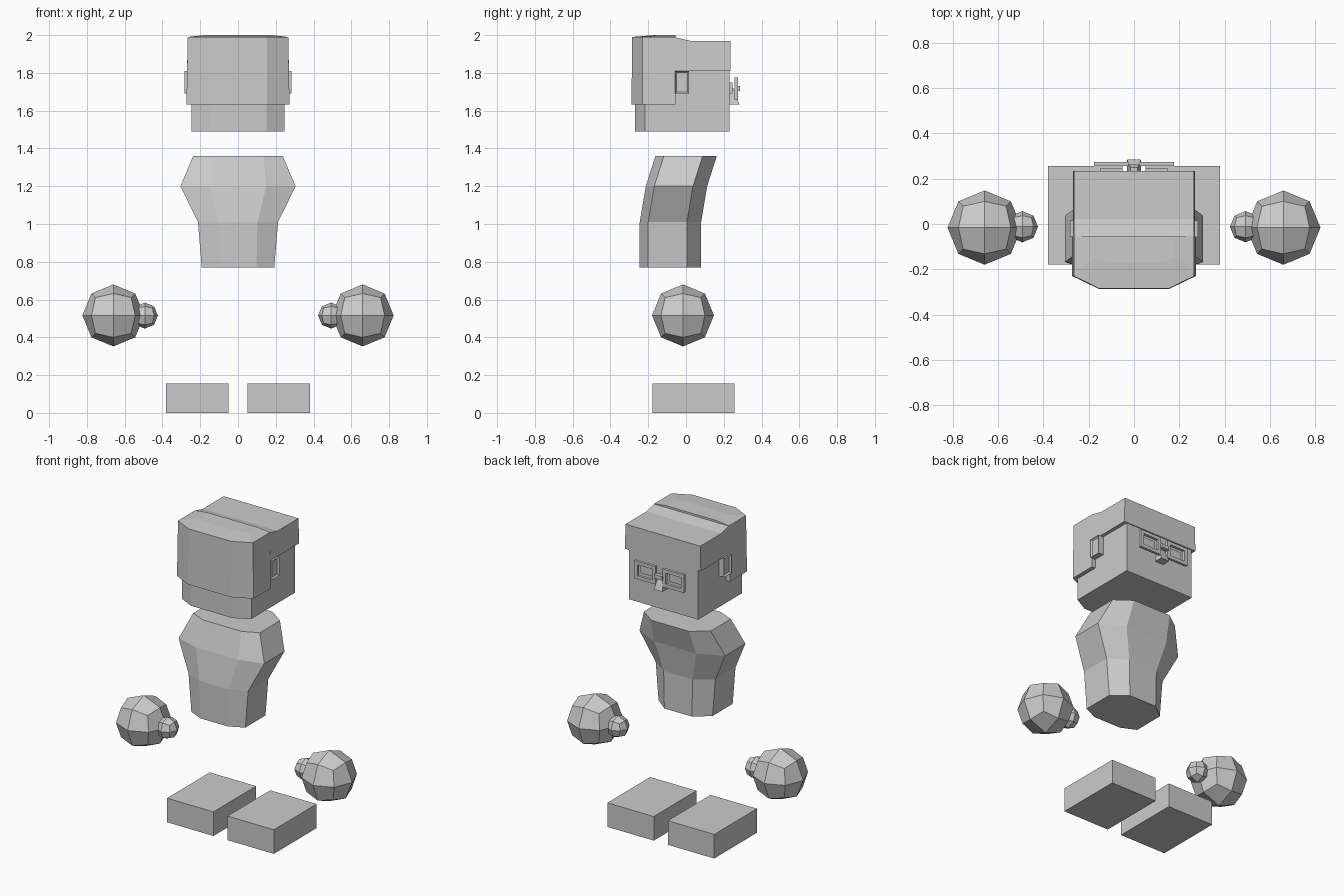
import bpy, bmesh, math
from mathutils import Vector, Matrix

cube = bpy.data.objects.get("Cube")
if cube:
    bpy.data.objects.remove(cube, do_unlink=True)

GREY = (0.6, 0.6, 0.6, 1.0)
mat = bpy.data.materials.new("plain grey")
mat.use_nodes = True
mat.diffuse_color = GREY
bsdf = next(n for n in mat.node_tree.nodes if n.type == 'BSDF_PRINCIPLED')
bsdf.inputs["Base Color"].default_value = GREY


def finish(name, bm):
    """Turn a bmesh into a flat-shaded grey object."""
    bmesh.ops.recalc_face_normals(bm, faces=bm.faces)
    mesh = bpy.data.meshes.new(name)
    bm.to_mesh(mesh)
    bm.free()
    mesh.materials.append(mat)
    obj = bpy.data.objects.new(name, mesh)
    bpy.context.collection.objects.link(obj)
    return obj


def box_bm(x, y, z):
    bm = bmesh.new()
    bmesh.ops.create_cube(bm, size=1)
    for v in bm.verts:
        v.co = Vector([(a + b) / 2 + c * (b - a) for (a, b), c in zip((x, y, z), v.co)])
    return bm


def box(name, x, y, z):
    return finish(name, box_bm(x, y, z))


def loft(name, rings):
    """Join equal-sized rings of points with quads and cap both ends."""
    bm = bmesh.new()
    rows = [[bm.verts.new(p) for p in ring] for ring in rings]
    n = len(rows[0])
    for a, b in zip(rows, rows[1:]):
        for i in range(n):
            j = (i + 1) % n
            bm.faces.new((a[i], a[j], b[j], b[i]))
    bm.faces.new(rows[0])
    bm.faces.new(rows[-1])
    return finish(name, bm)


def mirrored(half, z):
    """Ring from right-half (x, y) points, mirrored in x."""
    return [(x, y, z) for x, y in half] + [(-x, y, z) for x, y in reversed(half)]


def ball(name, centre, radius):
    """Cube divided once and rounded to a 24-face ball."""
    bm = bmesh.new()
    bmesh.ops.create_cube(bm, size=2)
    bmesh.ops.subdivide_edges(bm, edges=bm.edges[:], cuts=1, use_grid_fill=True)
    for v in bm.verts:
        v.co = Vector(centre) + v.co.normalized() * radius
    return finish(name, bm)


def spectacle_ring(name, x, y, z, width):
    """Rectangular ring in the xz plane with depth along y."""
    bm = bmesh.new()
    outer = [(x[0], z[0]), (x[1], z[0]), (x[1], z[1]), (x[0], z[1])]
    inner = [(x[0] + width, z[0] + width), (x[1] - width, z[0] + width),
             (x[1] - width, z[1] - width), (x[0] + width, z[1] - width)]
    loops = [[bm.verts.new((px, py, pz)) for px, pz in pts]
             for pts, py in ((outer, y[0]), (outer, y[1]), (inner, y[1]), (inner, y[0]))]
    for k in range(4):
        a, b = loops[k], loops[(k + 1) % 4]
        for i in range(4):
            j = (i + 1) % 4
            bm.faces.new((a[i], a[j], b[j], b[i]))
    return finish(name, bm)


def ear(name, side):
    """Block whose outer face has a sunken panel."""
    xs = sorted((side * 0.24, side * 0.283))
    bm = box_bm(xs, (-0.057, 0.016), (1.69, 1.81))
    bm.normal_update()
    outer = max(bm.faces, key=lambda f: f.calc_center_median().x * side)
    bmesh.ops.inset_region(bm, faces=[outer], thickness=0.011, depth=0)
    for v in outer.verts:
        v.co.x -= side * 0.01
    return finish(name, bm)


# Torso: eight-sided sections that lean toward the back as they rise
sections = [(0.77, 0.192, 0.098, 0.0), (1.01, 0.212, 0.103, 0.0),
            (1.20, 0.305, 0.15, 0.032), (1.36, 0.237, 0.135, 0.083)]
loft("torso", [mirrored([(inner, -0.245 + dy), (wide, -0.2 + dy),
                         (wide, 0.005 + dy), (inner, 0.08 + dy)], z)
               for z, wide, inner, dy in sections])

# Head
face_half = [(0.15, -0.27), (0.247, -0.218), (0.247, 0.229)]
loft("head", [mirrored(face_half, 1.49), mirrored(face_half, 1.9)])

# Hair: tall chamfered block with a slight crown
loft("hair_front", [
    mirrored([(0.153, -0.288), (0.273, -0.23), (0.273, -0.056)], 1.632),
    mirrored([(0.153, -0.286), (0.266, -0.23), (0.266, -0.056)], 1.99),
    mirrored([(0.12, -0.17), (0.18, -0.15), (0.18, -0.056)], 2.0)])

# Hair: shorter block with a sloping step on top
profile = [(-0.056, 1.81), (0.235, 1.81), (0.235, 1.97), (0.022, 1.97), (-0.056, 1.988)]
loft("hair_back", [[(s * (0.27 if z < 1.9 else 0.266), y, z) for y, z in profile]
                   for s in (-1, 1)])

# Parts that come in pairs
for label, s in (("left", 1), ("right", -1)):
    def span(a, b):
        return sorted((s * a, s * b))
    ear(label + "_ear", s)
    box(label + "_eye", span(0.05, 0.15), (0.22, 0.246), (1.69, 1.75))
    spectacle_ring(label + "_spectacle_frame", span(0.025, 0.177), (0.257, 0.274),
                   (1.66, 1.775), 0.022)
    ball(label + "_hand", (s * 0.66, -0.016, 0.516), 0.164)
    ball(label + "_thumb", (s * 0.493, -0.012, 0.515), 0.069)
    box(label + "_foot", span(0.05, 0.38), (-0.178, 0.256), (0, 0.155))

# Nose and spectacle bridge
loft("nose", [mirrored([(0.03, 0.22), (0.03, 0.283)], 1.632),
              mirrored([(0.016, 0.22), (0.016, 0.25)], 1.72)])
box("spectacle_bridge", (-0.028, 0.028), (0.26, 0.286), (1.705, 1.73))
